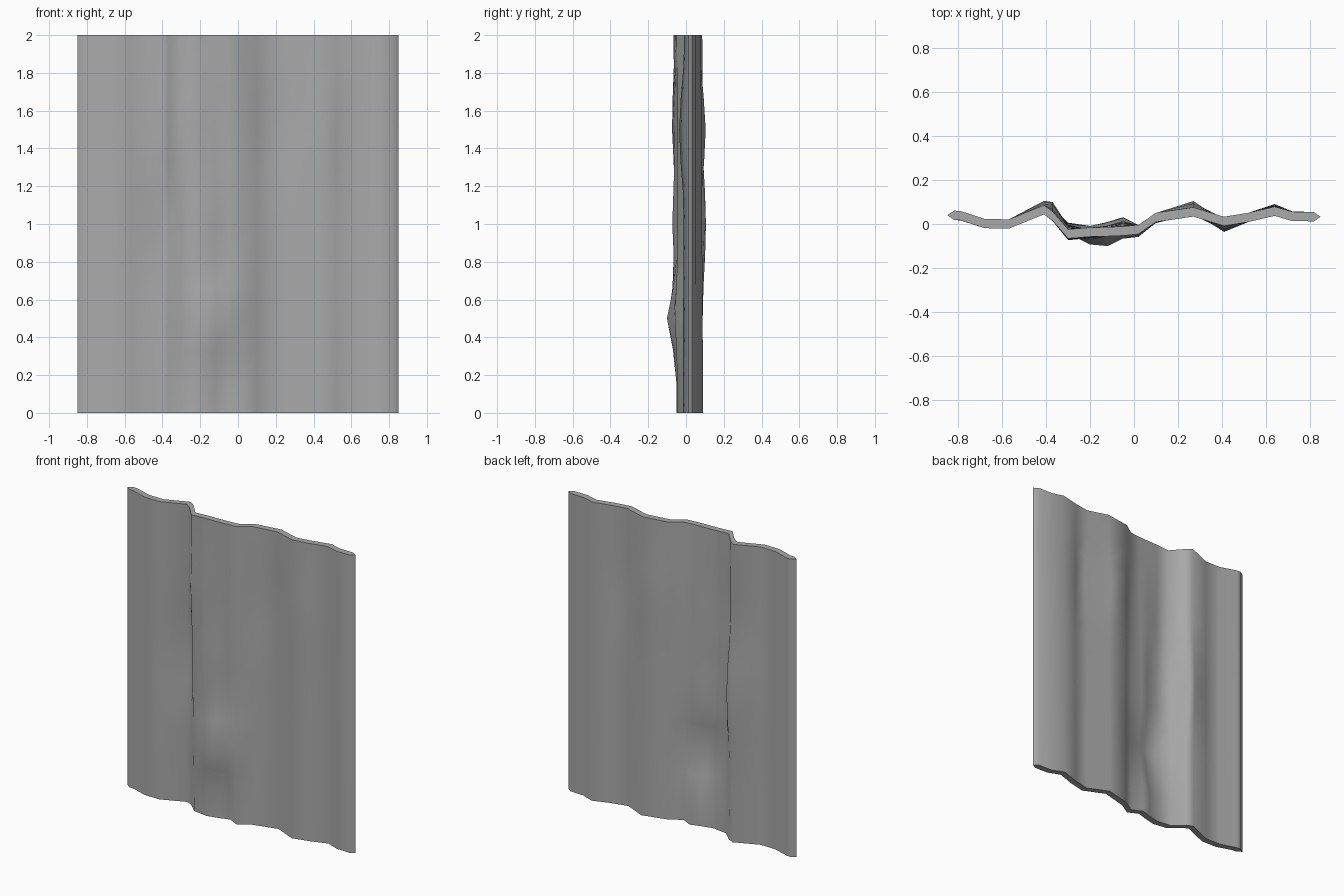
import bpy
import bmesh
import math

cube = bpy.data.objects.get("Cube")
if cube:
    bpy.data.objects.remove(cube, do_unlink=True)

HALF = 0.021      # half of the sheet thickness
HEIGHT = 2.0
ROWS = 12

# Fold line: x, y at the bottom, y at the top
FOLDS = [
    (-0.82, 0.040, 0.040), (-0.79, 0.037, 0.038), (-0.68, 0.002, 0.002),
    (-0.57, 0.000, 0.000), (-0.41, 0.068, 0.065), (-0.37, 0.050, 0.035),
    (-0.30, -0.015, -0.045), (-0.20, -0.030, -0.037), (-0.12, -0.012, -0.035),
    (-0.05, 0.010, -0.032), (0.02, -0.025, -0.025), (0.10, 0.025, 0.030),
    (0.27, 0.068, 0.055), (0.41, 0.004, 0.012), (0.52, 0.030, 0.030),
    (0.64, 0.070, 0.058), (0.72, 0.037, 0.035), (0.82, 0.033, 0.033),
]

# Dents pressed into the sheet: x, z, depth in y, x radius, z radius
DENTS = [
    (-0.12, 0.50, -0.062, 0.20, 0.30),
    (-0.37, 1.00, 0.036, 0.08, 0.50),
    (-0.20, 1.00, -0.018, 0.18, 0.40),
    (-0.28, 1.50, -0.016, 0.15, 0.40),
    (0.27, 1.50, 0.025, 0.13, 0.40),
    (0.41, 1.50, -0.025, 0.11, 0.45),
]


def bump(d, radius):
    d = min(abs(d) / radius, 1.0)
    return 0.5 + 0.5 * math.cos(math.pi * d)


def fold_y(x, low, high, z):
    y = low + (high - low) * z / HEIGHT
    for dx, dz, depth, rx, rz in DENTS:
        y += depth * bump(x - dx, rx) * bump(z - dz, rz)
    return y


def section(bm, z):
    """Closed outline of the sheet at one height, with pointed side edges."""
    line = [(x, fold_y(x, low, high, z)) for x, low, high in FOLDS]
    front = [(x, y - HALF) for x, y in line]
    back = [(x, y + HALF) for x, y in reversed(line)]
    left_tip = (-0.85, line[0][1])
    right_tip = (0.85, line[-1][1])
    outline = [left_tip] + front + [right_tip] + back
    return [bm.verts.new((x, y, z)) for x, y in outline]


def cap(bm, ring):
    """Closes an end with strips across the thickness."""
    n = len(ring)
    half = n // 2
    bm.faces.new((ring[0], ring[1], ring[n - 1]))
    for i in range(1, half - 1):
        bm.faces.new((ring[i], ring[i + 1], ring[n - i - 1], ring[n - i]))
    bm.faces.new((ring[half - 1], ring[half], ring[half + 1]))


# Folded sheet
bm = bmesh.new()
rings = [section(bm, HEIGHT * r / ROWS) for r in range(ROWS + 1)]
for lower, upper in zip(rings, rings[1:]):
    n = len(lower)
    for i in range(n):
        j = (i + 1) % n
        bm.faces.new((lower[i], lower[j], upper[j], upper[i]))
cap(bm, rings[0])
cap(bm, rings[-1])
bmesh.ops.recalc_face_normals(bm, faces=bm.faces)
mesh = bpy.data.meshes.new("folded_sheet")
bm.to_mesh(mesh)
bm.free()
sheet = bpy.data.objects.new("folded_sheet", mesh)
bpy.context.collection.objects.link(sheet)

# Plain grey
grey = bpy.data.materials.new("plain grey")
grey.use_nodes = True
colour = (0.4, 0.4, 0.4, 1.0)
grey.diffuse_color = colour
grey.node_tree.nodes["Principled BSDF"].inputs["Base Color"].default_value = colour
mesh.materials.append(grey)

# Smooth folds, crisp top and bottom
bpy.ops.object.select_all(action="DESELECT")
sheet.select_set(True)
bpy.context.view_layer.objects.active = sheet
bpy.ops.object.shade_smooth_by_angle(angle=math.radians(70))
